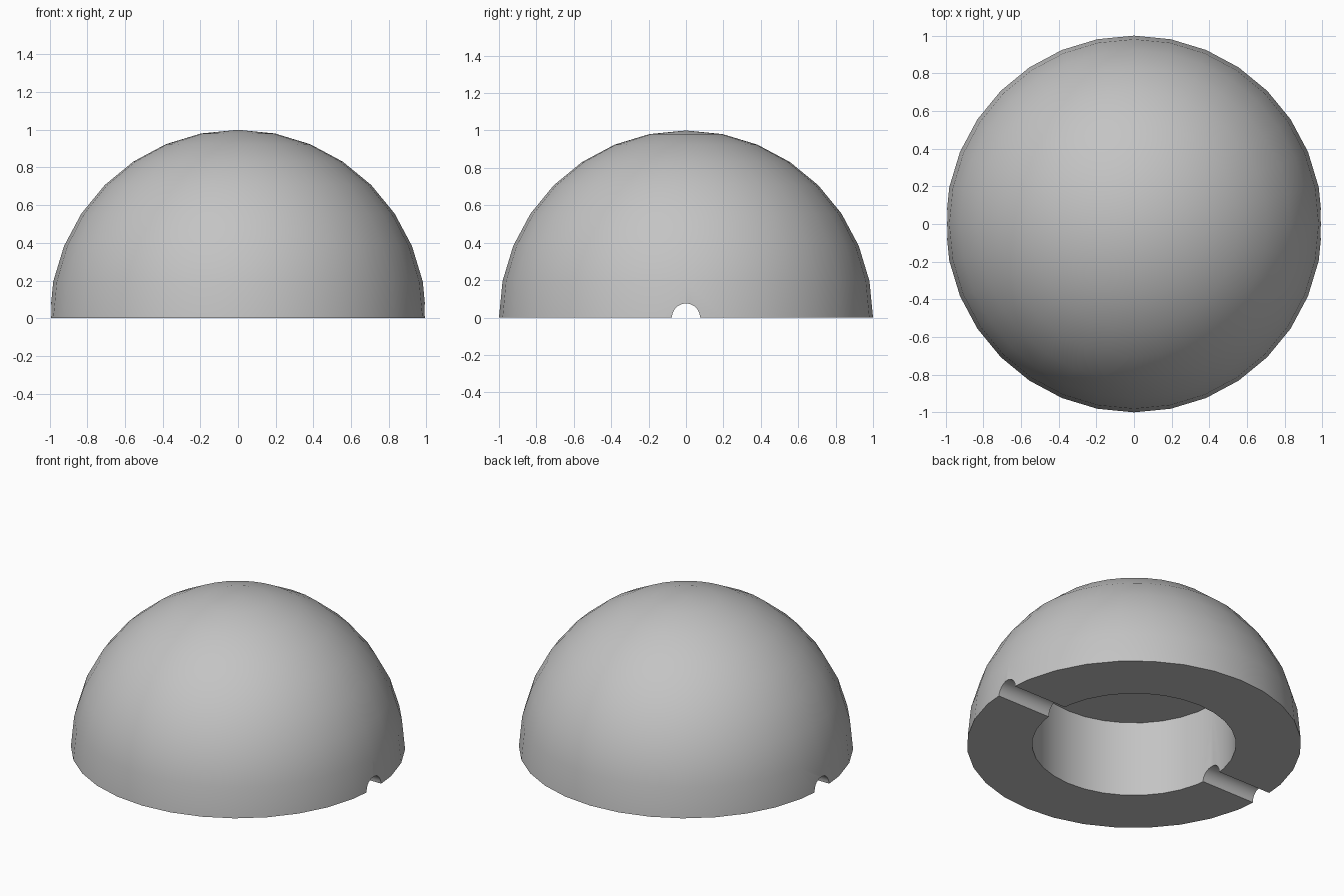
import bpy
import bmesh
import math

SEGMENTS = 32
RECESS_RADIUS, RECESS_DEPTH = 0.61, 0.5
GROOVE_RADIUS = 0.075

cube = bpy.data.objects.get("Cube")
if cube:
    bpy.data.objects.remove(cube, do_unlink=True)

# Plain grey material
grey = bpy.data.materials.new("grey")
grey.use_nodes = True
colour = (0.55, 0.55, 0.55, 1)
grey.diffuse_color = colour
grey.node_tree.nodes["Principled BSDF"].inputs["Base Color"].default_value = colour

# Solid half sphere with a flat base
mesh = bpy.data.meshes.new("dome")
bm = bmesh.new()
bmesh.ops.create_uvsphere(bm, u_segments=SEGMENTS, v_segments=SEGMENTS // 2, radius=1)
below = [v for v in bm.verts if v.co.z < -0.01]
bmesh.ops.delete(bm, geom=below, context='VERTS')
for v in bm.verts:
    if abs(v.co.z) < 0.001:
        v.co.z = 0
rim = [e for e in bm.edges if e.is_boundary]
bmesh.ops.contextual_create(bm, geom=rim)
bmesh.ops.recalc_face_normals(bm, faces=bm.faces)
bm.to_mesh(mesh)
bm.free()
mesh.materials.append(grey)
dome = bpy.data.objects.new("dome", mesh)
bpy.context.collection.objects.link(dome)


def cut_cylinder(name, radius, depth, rotation=(0, 0, 0)):
    """Subtract a cylinder centred on the middle of the base."""
    bpy.ops.mesh.primitive_cylinder_add(vertices=SEGMENTS, radius=radius,
                                        depth=depth, rotation=rotation)
    cutter = bpy.context.object
    cutter.name = name
    cutter.hide_render = True
    cutter.data.materials.append(grey)
    bpy.ops.object.select_all(action='DESELECT')
    bpy.context.view_layer.objects.active = dome
    dome.select_set(True)
    cut = dome.modifiers.new(name, 'BOOLEAN')
    cut.operation = 'DIFFERENCE'
    cut.solver = 'EXACT'
    cut.object = cutter
    bpy.ops.object.modifier_apply(modifier=cut.name)
    bpy.data.objects.remove(cutter, do_unlink=True)


# Round recess in the base, and a half-round groove across it
cut_cylinder("recess_cutter", RECESS_RADIUS, 2 * RECESS_DEPTH)
cut_cylinder("groove_cutter", GROOVE_RADIUS, 3, (0, math.pi / 2, 0))

bpy.ops.object.shade_smooth_by_angle(angle=math.radians(30))
